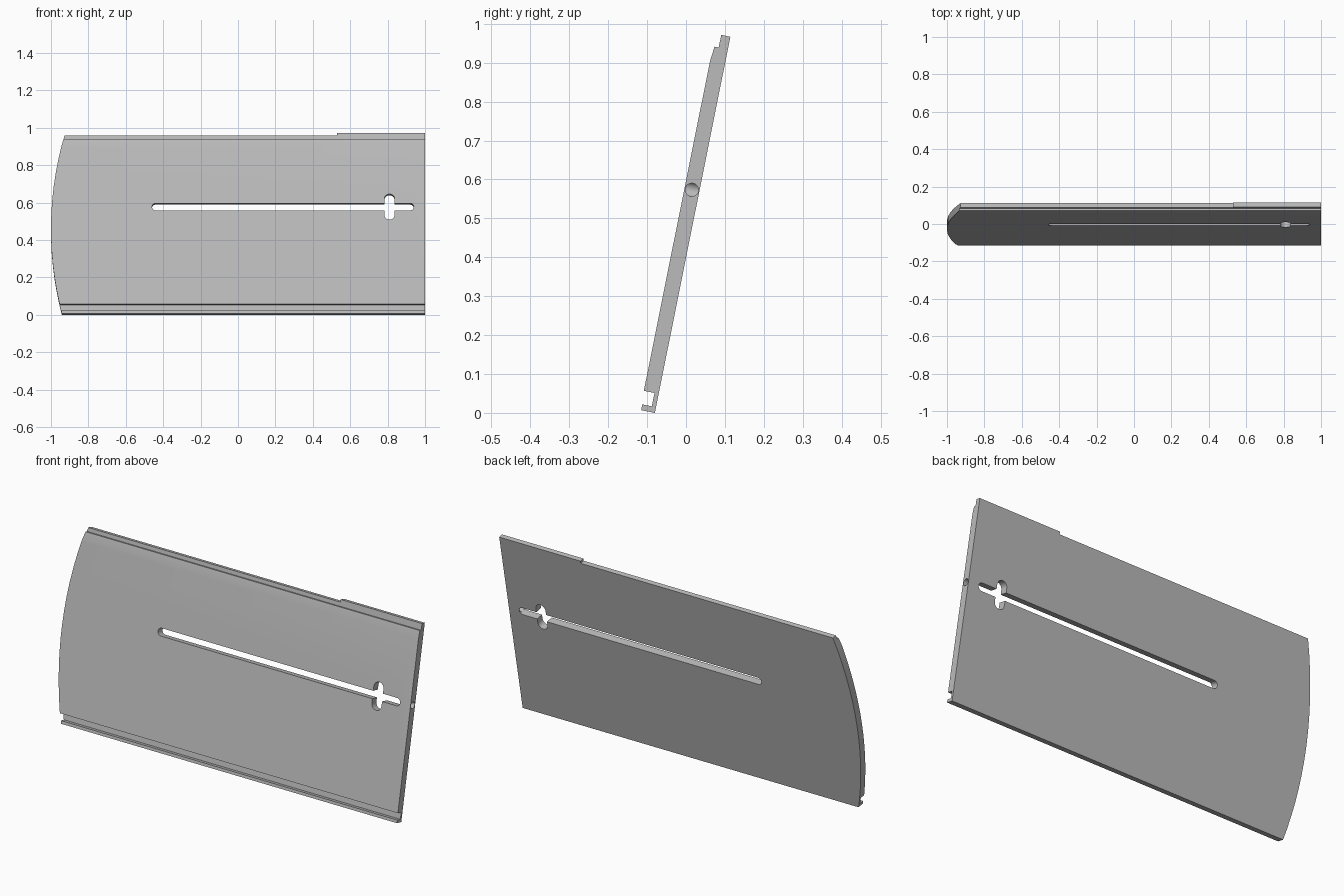
import bpy, bmesh
from math import sin, cos, pi, radians, sqrt
from mathutils import Matrix

cube = bpy.data.objects.get("Cube")
if cube:
    bpy.data.objects.remove(cube, do_unlink=True)

grey = bpy.data.materials.new("plain grey")
grey.use_nodes = True
colour = (0.5, 0.5, 0.5, 1)
grey.diffuse_color = colour
grey.node_tree.nodes["Principled BSDF"].inputs["Base Color"].default_value = colour


def prism(name, points, offset):
    """Extrude a closed 3D outline by an offset vector."""
    bm = bmesh.new()
    face = bm.faces.new([bm.verts.new(p) for p in points])
    top = bmesh.ops.extrude_face_region(bm, geom=[face])["geom"]
    bmesh.ops.translate(bm, vec=offset, verts=[v for v in top if isinstance(v, bmesh.types.BMVert)])
    bmesh.ops.recalc_face_normals(bm, faces=bm.faces)
    mesh = bpy.data.meshes.new(name)
    bm.to_mesh(mesh)
    bm.free()
    mesh.materials.append(grey)
    obj = bpy.data.objects.new(name, mesh)
    bpy.context.collection.objects.link(obj)
    return obj


def slot_outline(cx, cy, half_len, radius, upright=False, steps=10):
    """Rounded slot outline, lying along x or along y."""
    pts = []
    for side in (1, -1):
        for i in range(steps + 1):
            a = -pi / 2 + pi * i / steps
            dx = side * (half_len - radius + radius * cos(a))
            dy = side * radius * sin(a)
            pts.append((cx - dy, cy + dx, -0.1) if upright else (cx + dx, cy + dy, -0.1))
    return pts


# Panel in its own frame: x along, y up the panel, z from back to front
SLOT_Y, MID = 0.581, 0.0195
profile = [(0, 0), (0.986, 0), (0.986, 0.024), (0.953, 0.024), (0.953, 0.035),
           (0.915, 0.039), (0.05, 0.039), (0.05, 0.011), (0.015, 0.011), (0.015, 0.036), (0, 0.036)]
panel = prism("sliding_panel", [(-1.1, y, z) for y, z in profile], (2.1, 0, 0))

# Bowed end and the step in the upper edge
R, ARC_Y, STEP_Y, LOW, STEPS = 1.85, 0.46, 0.973, -0.02, 14
arc = []
for i in range(STEPS + 1):
    y = LOW + (STEP_Y - LOW) * i / STEPS
    arc.append((R - 1 - sqrt(R * R - (y - ARC_Y) ** 2), y, -0.1))
outline = arc + [(0.53, STEP_Y, -0.1), (0.53, 1.1, -0.1), (1, 1.1, -0.1), (1, LOW, -0.1)]

# Long slot, cross slot and the bore in the straight end
bore = [(0.93, SLOT_Y + 0.017 * cos(a), MID + 0.017 * sin(a))
        for a in (2 * pi * i / 24 for i in range(24))]
cutters = [
    ("INTERSECT", prism("outline_cutter", outline, (0, 0, 0.3))),
    ("DIFFERENCE", prism("long_slot_cutter", slot_outline(0.24, SLOT_Y, 0.70, 0.0195), (0, 0, 0.3))),
    ("DIFFERENCE", prism("cross_slot_cutter", slot_outline(0.81, SLOT_Y, 0.07, 0.028, True), (0, 0, 0.3))),
    ("DIFFERENCE", prism("bore_cutter", bore, (0.2, 0, 0))),
]
for operation, cutter in cutters:
    mod = panel.modifiers.new(cutter.name, "BOOLEAN")
    mod.operation, mod.object, mod.solver = operation, cutter, "EXACT"
    cutter.hide_render = True

# Bake the cuts and remove the cutters
bpy.context.view_layer.update()
result = bpy.data.meshes.new_from_object(panel.evaluated_get(bpy.context.evaluated_depsgraph_get()))
panel.modifiers.clear()
panel.data = result
for _, cutter in cutters:
    bpy.data.objects.remove(cutter, do_unlink=True)
result.materials.clear()
result.materials.append(grey)
for poly in result.polygons:
    poly.material_index = 0

# Lean the panel back
result.transform(Matrix.Translation((0, -0.08, 0)) @ Matrix.Rotation(radians(78.65), 4, "X"))
bpy.ops.object.select_all(action="DESELECT")
panel.select_set(True)
bpy.context.view_layer.objects.active = panel
bpy.ops.object.shade_smooth_by_angle(angle=radians(30))
